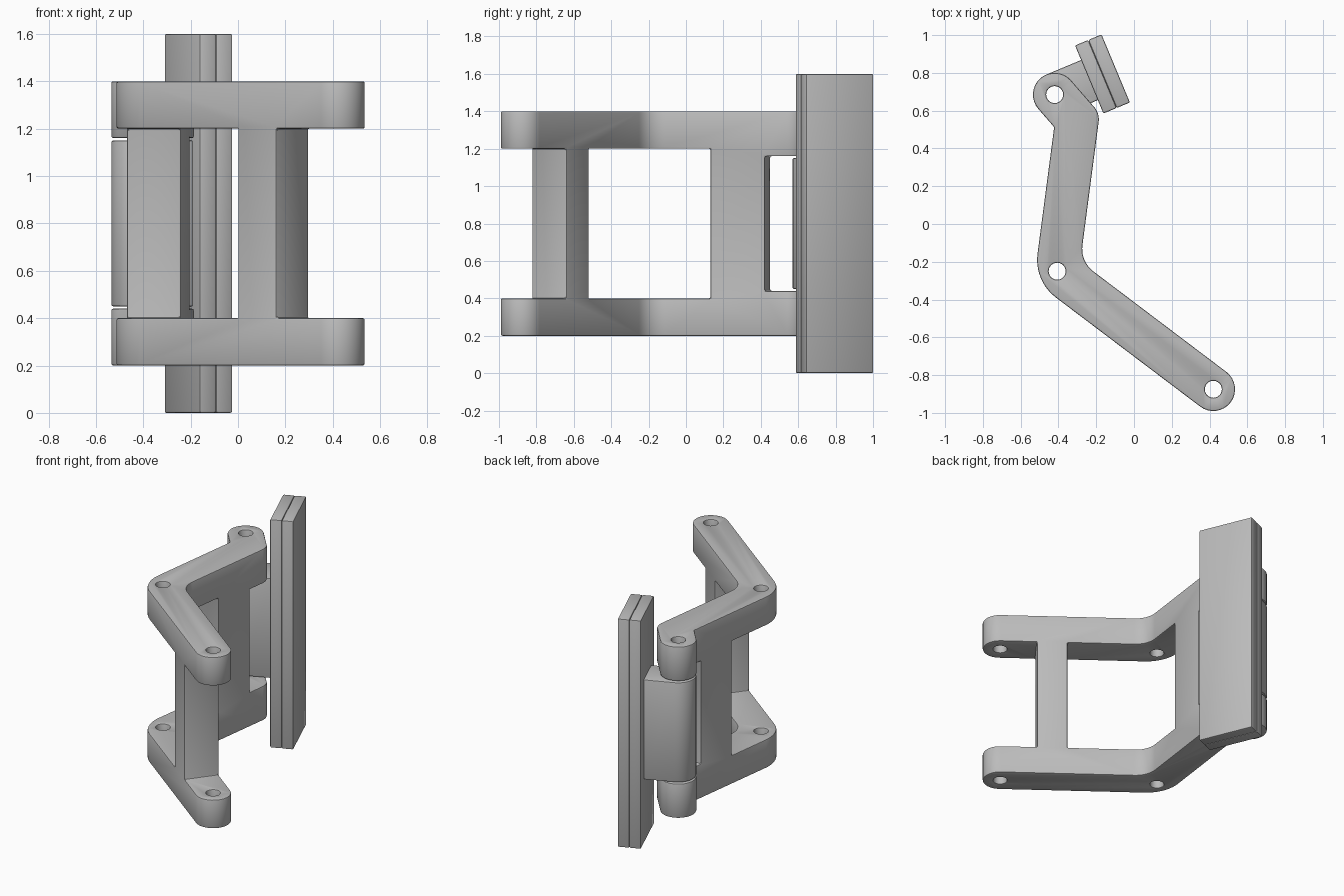
import bpy, bmesh, math
from mathutils import Vector as V

cube = bpy.data.objects.get("Cube")
if cube:
    bpy.data.objects.remove(cube, do_unlink=True)

grey = bpy.data.materials.new("mid_grey")
grey.use_nodes = True
tone = (0.5, 0.5, 0.5, 1)
grey.diffuse_color = tone
grey.node_tree.nodes["Principled BSDF"].inputs["Base Color"].default_value = tone

# Pivot axes, bend of the arm, and common sizes
TIP, ELBOW, BEND, HINGE = V((0.42, -0.875)), V((-0.407, -0.25)), V((-0.302, 0.549)), V((-0.42, 0.685))
HALF_W, HOLE_R = 0.115, 0.045


def perp(v):
    return V((-v.y, v.x))


def prism(name, outline, z0, z1):
    """Extrude a 2D outline between two heights."""
    bm = bmesh.new()
    base = bm.faces.new([bm.verts.new((p[0], p[1], z0)) for p in outline])
    top = bmesh.ops.extrude_face_region(bm, geom=[base])["geom"]
    bmesh.ops.translate(bm, vec=(0, 0, z1 - z0), verts=[e for e in top if isinstance(e, bmesh.types.BMVert)])
    bmesh.ops.recalc_face_normals(bm, faces=bm.faces)
    mesh = bpy.data.meshes.new(name)
    bm.to_mesh(mesh)
    bm.free()
    mesh.materials.append(grey)
    obj = bpy.data.objects.new(name, mesh)
    bpy.context.collection.objects.link(obj)
    return obj


def arc(centre, radius, start, sweep, steps):
    return [centre + radius * V((math.cos(start + sweep * i / steps), math.sin(start + sweep * i / steps)))
            for i in range(steps + 1)]


def cap(centre, outward):
    """Half circle around an arm end, counter-clockwise."""
    return arc(centre, HALF_W, math.atan2(outward.y, outward.x) - math.pi / 2, math.pi, 16)


def corner(a, p, b, side, radius):
    """Offset corner of the path a-p-b on one side, filleted when radius > 0."""
    d1, d2 = (p - a).normalized(), (b - p).normalized()
    bis = (perp(d1) + perp(d2)).normalized()
    cos_half = bis.dot(perp(d1))
    tip = p + bis * side * HALF_W / cos_half
    if not radius:
        return [tip]
    turn = d1.angle_signed(d2) * -1
    inward = bis if turn > 0 else -bis
    centre = tip + inward * radius / cos_half
    start = -perp(d1) if turn > 0 else perp(d1)
    return arc(centre, radius, math.atan2(start.y, start.x), turn, 10)


def cut(obj, cutter):
    mod = obj.modifiers.new("cut", 'BOOLEAN')
    mod.operation, mod.solver, mod.object = 'DIFFERENCE', 'EXACT', cutter
    bpy.context.view_layer.objects.active = obj
    bpy.ops.object.modifier_apply(modifier=mod.name)
    bpy.data.objects.remove(cutter, do_unlink=True)


def drill(obj, centre):
    cut(obj, prism("drill", arc(centre, HOLE_R, 0, math.tau, 24)[:-1], -1, 3))


def finish(obj, width=0.008):
    """Soften edges and smooth the curved walls."""
    mod = obj.modifiers.new("soft_edges", 'BEVEL')
    mod.width, mod.segments, mod.limit_method = width, 2, 'ANGLE'
    mod.angle_limit = math.radians(30)
    mod.use_clamp_overlap = False
    bpy.ops.object.select_all(action='DESELECT')
    obj.select_set(True)
    bpy.context.view_layer.objects.active = obj
    bpy.ops.object.modifier_apply(modifier=mod.name)
    bpy.ops.object.shade_smooth_by_angle(angle=math.radians(30))


# Cranked arm: one tall extrusion with windows cut between its two cross posts
right = corner(TIP, ELBOW, BEND, -1, 0.15) + corner(ELBOW, BEND, HINGE, -1, 0.1)
left = corner(TIP, ELBOW, BEND, 1, 0.25) + corner(ELBOW, BEND, HINGE, 1, 0)
outline = cap(TIP, TIP - ELBOW) + right + cap(HINGE, HINGE - BEND) + left[::-1]
arm = prism("cranked_arm", outline, 0.2, 1.4)

tip_window = [(0.04, -0.984), (0.418, -0.48), (0.9, -0.84), (0.52, -1.344)]
elbow_window = [(-0.18, -0.94), (0.2, -0.436), (-0.04, 0.103), (-0.77, 0.2), (-0.8, -0.5)]
hinge_window = [(0, 0.394), (0, 1), (-0.8, 1), (-0.8, 0.5)]
for shape, z in ((tip_window, 0.4), (elbow_window, 0.4), (hinge_window, 0.44)):
    cut(arm, prism("window", shape, z, 1.6 - z))
for centre in (TIP, ELBOW, HINGE):
    drill(arm, centre)
finish(arm)

# Hinge lug reaching from the pivot to the pad
reach = V((0.923, 0.385))
side = perp(reach)
lug_end = HINGE + reach * 0.205
lug = prism("hinge_lug", cap(HINGE, -reach) + [lug_end - side * HALF_W, lug_end + side * HALF_W], 0.45, 1.15)
drill(lug, HINGE)
finish(lug)

# Two-layer pad on the end of the lug
pad_corner = V((-0.162, 0.585))
for i, name in enumerate(("pad_backing", "pad_face")):
    a = pad_corner + reach * 0.076 * i
    b = a + reach * 0.076
    finish(prism(name, [a, b, b + side * 0.39, a + side * 0.39], 0, 1.6))
